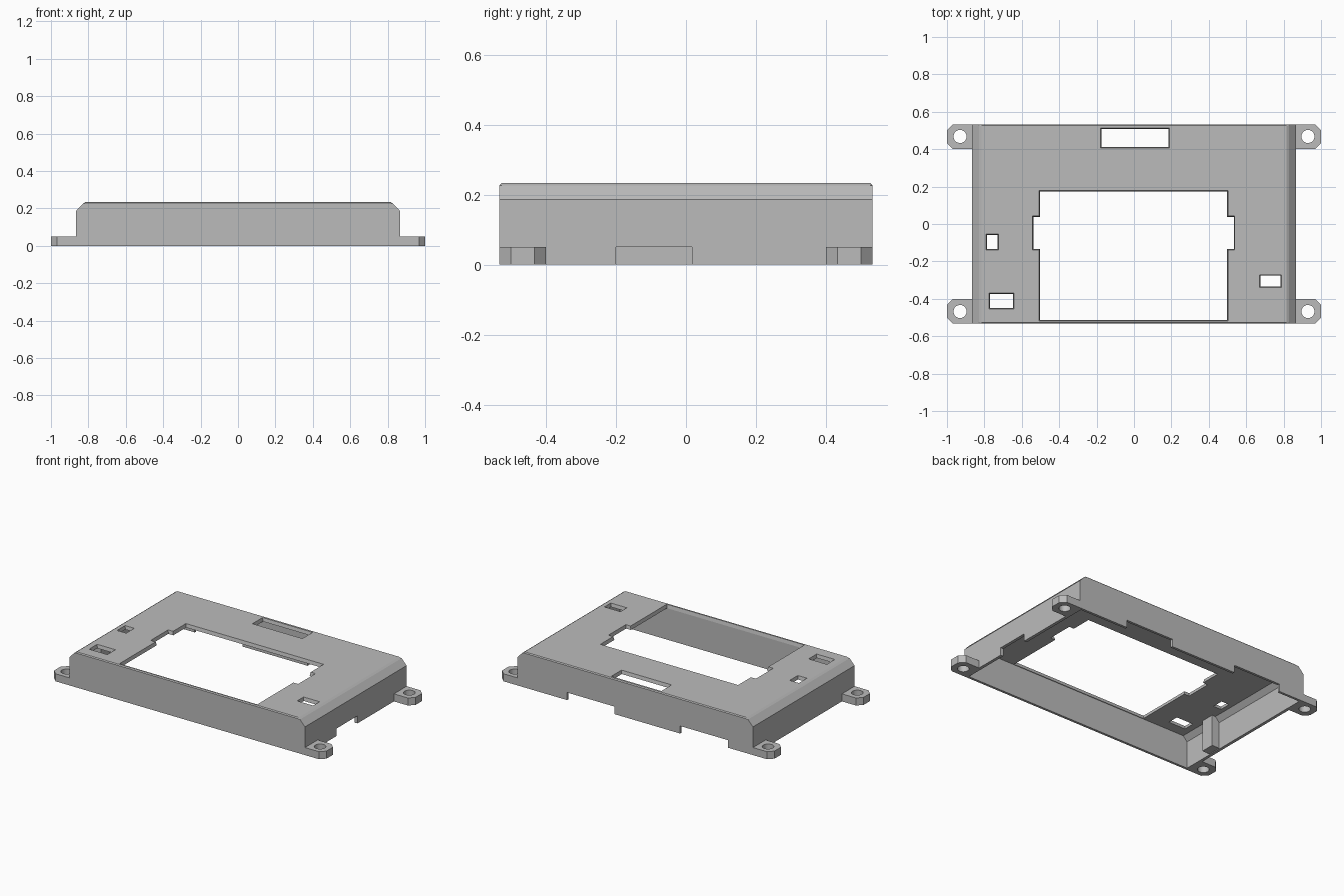
import bpy, bmesh, math

if "Cube" in bpy.data.objects:
    bpy.data.objects.remove(bpy.data.objects["Cube"])

grey = bpy.data.materials.new("mid_grey")
grey.diffuse_color = (0.5, 0.5, 0.5, 1)
grey.use_nodes = True
grey.node_tree.nodes["Principled BSDF"].inputs["Base Color"].default_value = grey.diffuse_color


def loft(name, rings):
    """Join matching rings of points and cap both ends."""
    bm = bmesh.new()
    loops = [[bm.verts.new(p) for p in ring] for ring in rings]
    n = len(rings[0])
    for a, b in zip(loops, loops[1:]):
        for i in range(n):
            j = (i + 1) % n
            bm.faces.new((a[i], a[j], b[j], b[i]))
    bm.faces.new(loops[0])
    bm.faces.new(loops[-1])
    bmesh.ops.recalc_face_normals(bm, faces=bm.faces)
    mesh = bpy.data.meshes.new(name)
    bm.to_mesh(mesh)
    bm.free()
    mesh.materials.append(grey)
    ob = bpy.data.objects.new(name, mesh)
    bpy.context.collection.objects.link(ob)
    return ob


def box(name, x0, x1, y0, y1, z0, z1, grow=0):
    """Box whose top may be larger by grow on each side."""
    return loft(name, [[(x0 - g, y0 - g, z), (x1 + g, y0 - g, z), (x1 + g, y1 + g, z), (x0 - g, y1 + g, z)]
                       for z, g in ((z0, 0), (z1, grow))])


def cut(target, cutter):
    mod = target.modifiers.new("cut", 'BOOLEAN')
    mod.operation = 'DIFFERENCE'
    mod.solver = 'EXACT'
    mod.object = cutter
    bpy.context.view_layer.objects.active = target
    bpy.ops.object.modifier_apply(modifier=mod.name)
    bpy.data.objects.remove(cutter)


def section(half, y):
    """Symmetric cross-section in xz from its right half."""
    return [(x, y, z) for x, z in half] + [(-x, y, z) for x, z in reversed(half)]


# Outer shell with chamfered sides and a fine chamfer on the front and back edges
W, D, H, E = 0.865, 0.533, 0.234, 0.006
full = [(W, 0), (W, 0.187), (0.828, 0.226), (0.815, H)]
end = [(x, min(z, H - E)) for x, z in full]
shell = loft("cover_shell", [section(end, -D), section(full, -D + E),
                             section(full, D - E), section(end, D)])

# Hollow underside
inner = [(0.845, -0.1), (0.845, 0.18), (0.815, 0.211)]
cut(shell, loft("cavity", [section(inner, -0.517), section(inner, 0.517)]))

# Openings in the top plate, slightly flared upwards: x0, x1, y0, y1
for x0, x1, y0, y1 in [(-0.5, 0.496, -0.51, 0.171), (-0.536, 0.531, -0.131, 0.036),
                       (-0.171, 0.181, 0.414, 0.506), (-0.783, -0.731, -0.131, -0.062),
                       (-0.768, -0.649, -0.446, -0.377), (0.679, 0.781, -0.331, -0.279)]:
    cut(shell, box("window", x0, x1, y0, y1, 0.2, 0.24, 0.009))

# Notches along the bottom of the right and back walls
for x0, x1, y0, y1 in [(0.8, 0.95, -0.2, 0.017), (0.15, 0.5, 0.45, 0.6),
                       (-0.68, -0.33, 0.45, 0.6)]:
    cut(shell, box("notch", x0, x1, y0, y1, -0.1, 0.05))

# Mounting ears with screw holes
c = 0.033
outline = [(W, 0.4), (1 - c, 0.4), (1, 0.4 + c), (1, D - c), (1 - c, D), (W, D)]
for sx in (-1, 1):
    for sy in (-1, 1):
        ear = loft("mounting_ear", [[(sx * x, sy * y, z) for x, y in outline] for z in (0, 0.05)])
        ring = [(sx * 0.93 + 0.035 * math.cos(t * math.tau / 32),
                 sy * 0.468 + 0.035 * math.sin(t * math.tau / 32)) for t in range(32)]
        cut(ear, loft("hole", [[(x, y, z) for x, y in ring] for z in (-0.1, 0.1)]))

# Support post inside the left wall, its top following the chamfer
post = [(-0.85, 0.005), (-0.79, 0.005), (-0.79, 0.22), (-0.825, 0.22), (-0.85, 0.19)]
loft("support_post", [[(x, y, z) for x, z in post] for y in (-0.31, -0.22)])
